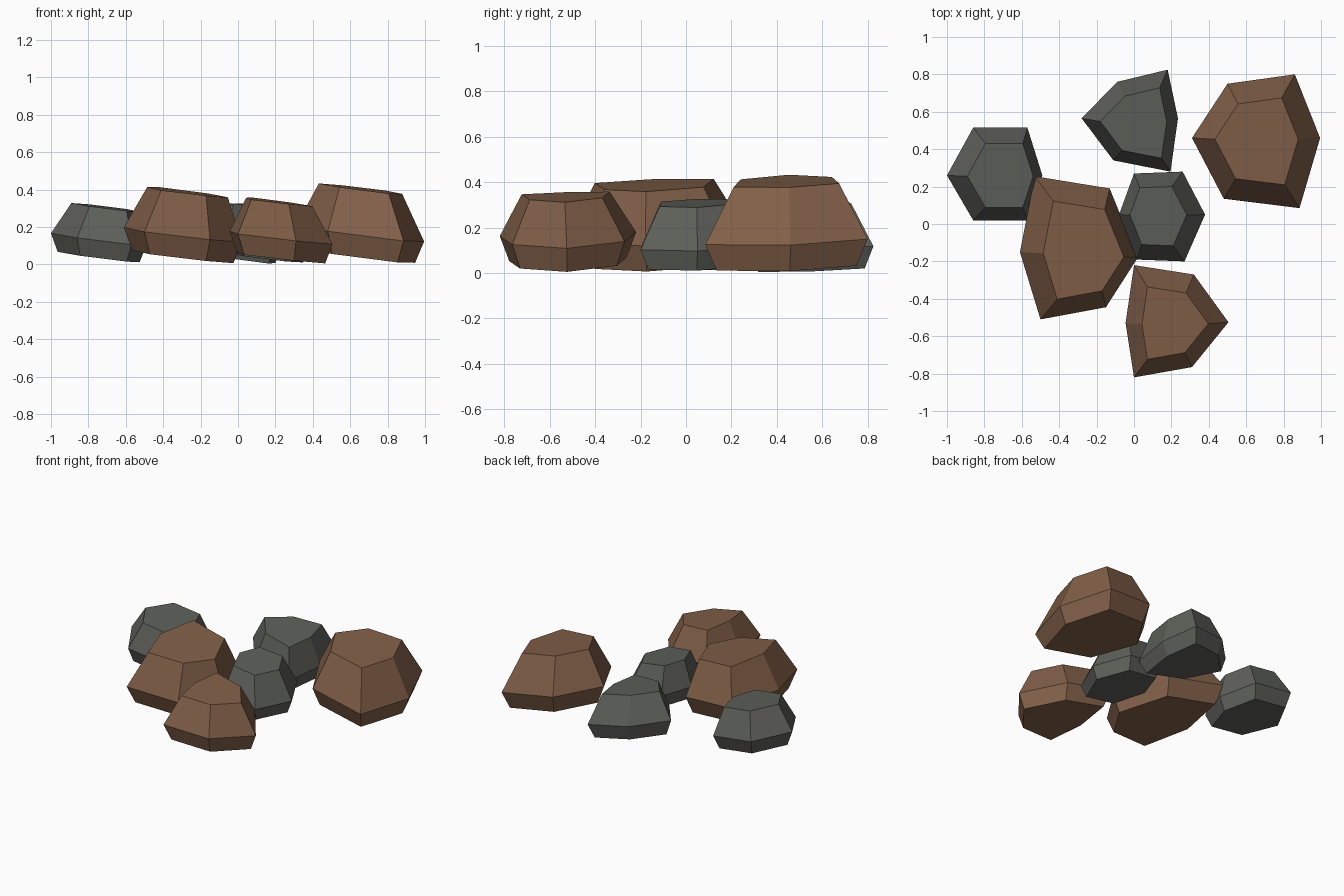
import bpy, bmesh

if "Cube" in bpy.data.objects:
    bpy.data.objects.remove(bpy.data.objects["Cube"])


def material(name, color):
    m = bpy.data.materials.new(name)
    m.diffuse_color = (*color, 1)
    m.use_nodes = True
    m.node_tree.nodes["Principled BSDF"].inputs["Base Color"].default_value = m.diffuse_color
    return m


brown = material("brown_stone", (0.22, 0.115, 0.065))
grey = material("grey_stone", (0.11, 0.115, 0.10))
SLOPE_X, SLOPE_Y = -0.125, 0.03   # all stones lean slightly to the right


def rock(name, mat, outline, heights, top_centre, top_scale):
    """Faceted stone: widest ring from the outline, smaller rings above and below."""
    xs, ys = zip(*outline)
    cx, cy = (min(xs) + max(xs)) / 2, (min(ys) + max(ys)) / 2
    rings = ((0.86, (cx, cy)), (1.0, (cx, cy)), (top_scale, top_centre))
    bm = bmesh.new()
    loops = []
    for z, (s, (px, py)) in zip(heights, rings):
        loop = []
        for x, y in outline:
            vx, vy = px + s * (x - cx), py + s * (y - cy)
            vz = z + SLOPE_X * (vx - cx) + SLOPE_Y * (vy - cy)
            loop.append(bm.verts.new((vx, vy, max(0, vz))))
        loops.append(loop)
    n = len(outline)
    for lo, hi in zip(loops, loops[1:]):
        for i in range(n):
            j = (i + 1) % n
            bm.faces.new((lo[i], lo[j], hi[j], hi[i]))
    bm.faces.new(loops[0])
    bm.faces.new(loops[-1])
    bmesh.ops.recalc_face_normals(bm, faces=bm.faces)
    me = bpy.data.meshes.new(name)
    bm.to_mesh(me)
    bm.free()
    me.materials.append(mat)
    bpy.context.collection.objects.link(bpy.data.objects.new(name, me))


# Grey stones
rock("grey_rock_left", grey,
     [(-1.0, .26), (-.86, .515), (-.57, .515), (-.49, .26), (-.57, .02), (-.86, .02)],
     (.04, .135, .31), (-.715, .26), .69)
rock("grey_rock_centre", grey,
     [(-.08, .05), (0, .27), (.26, .28), (.38, .05), (.27, -.2), (.015, -.19)],
     (.035, .125, .305), (.13, .042), .66)
rock("grey_rock_back", grey,
     [(-.28, .565), (-.09, .76), (.18, .825), (.235, .565), (.195, .28), (-.11, .34)],
     (.035, .135, .32), (-.003, .54), .69)

# Brown stones
rock("brown_rock_left", brown,
     [(-.61, -.15), (-.53, .255), (-.13, .19), (.02, -.18), (-.15, -.445), (-.5, -.51)],
     (.042, .16, .39), (-.27, -.14), .685)
rock("brown_rock_right", brown,
     [(.31, .46), (.5, .75), (.86, .8), (.995, .46), (.885, .085), (.48, .135)],
     (.045, .165, .405), (.655, .442), .65)
rock("brown_rock_front", brown,
     [(-.045, -.53), (0, -.22), (.32, -.27), (.505, -.525), (.31, -.765), (0, -.82)],
     (.035, .143, .333), (.22, -.53), .645)
